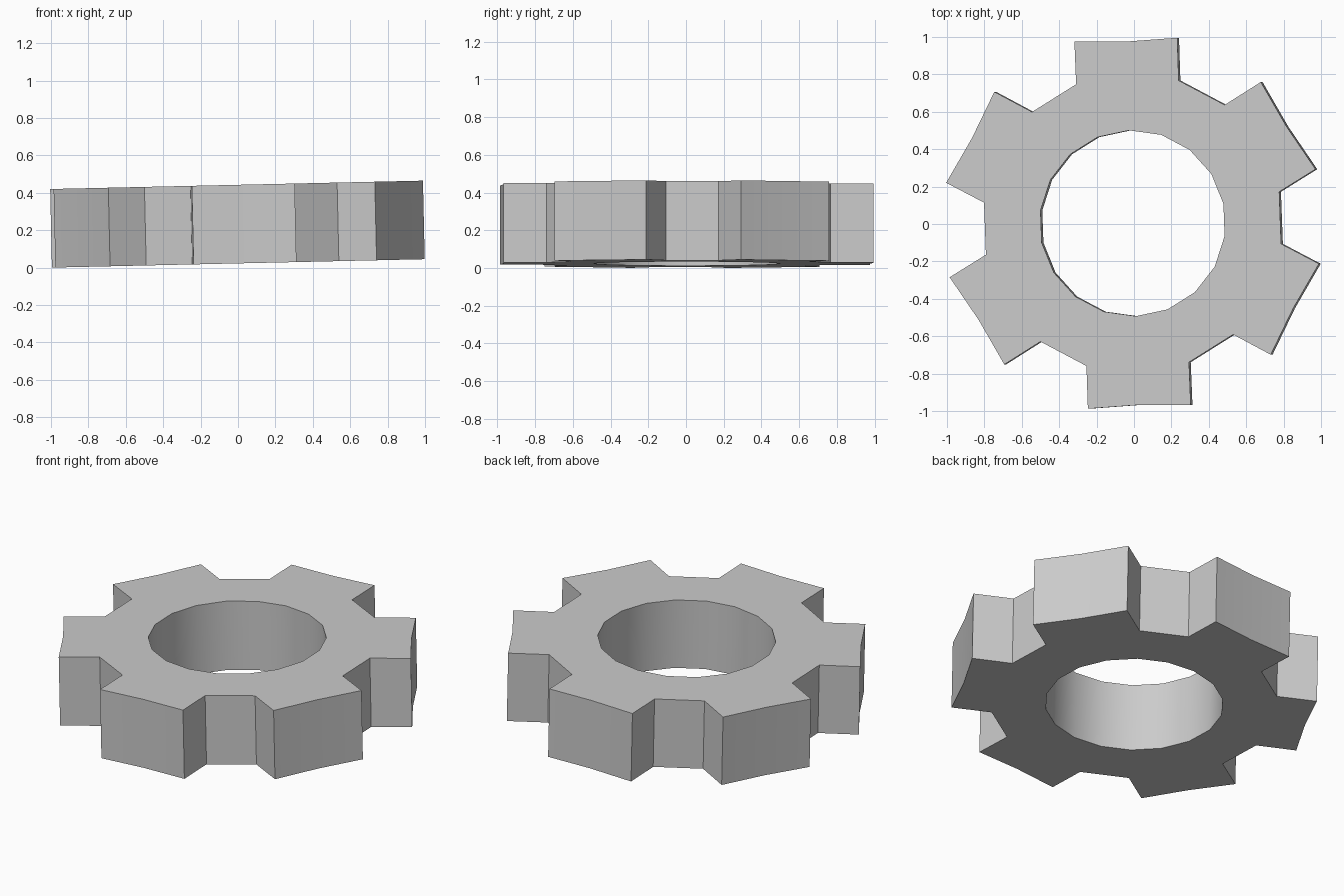
import bpy
import bmesh
import math
from mathutils import Matrix

cube = bpy.data.objects.get("Cube")
if cube:
    bpy.data.objects.remove(cube, do_unlink=True)

TEETH = 6
PHASE = math.radians(92.1)       # direction of the first tooth
HOLE_R, ROOT_R, TIP_R, CROWN_R = 0.497, 0.802, 1.02, 0.972
ROOT_A, TIP_A = 20.0, 15.65      # half angles of a tooth, in degrees
THICKNESS = 0.42
TILT = math.radians(-1.29)

# Plain grey material
grey = bpy.data.materials.new("plain grey")
grey.use_nodes = True
grey.diffuse_color = (0.6, 0.6, 0.6, 1)
grey.node_tree.nodes["Principled BSDF"].inputs["Base Color"].default_value = (0.6, 0.6, 0.6, 1)

bm = bmesh.new()


def point(tooth, degrees, radius):
    a = PHASE + tooth * math.tau / TEETH + math.radians(degrees)
    return bm.verts.new((radius * math.cos(a), radius * math.sin(a), -THICKNESS / 2))


# Flat gear outline: each tooth has two halves, each gap one quad
sectors = []
for t in range(TEETH):
    hole = [point(t, a, HOLE_R) for a in (-ROOT_A, 0, ROOT_A)]
    rim = [point(t, a, r) for a, r in ((-ROOT_A, ROOT_R), (-TIP_A, TIP_R), (0, CROWN_R),
                                       (TIP_A, TIP_R), (ROOT_A, ROOT_R))]
    sectors.append((hole, rim))
for t, (hole, rim) in enumerate(sectors):
    next_hole, next_rim = sectors[(t + 1) % TEETH]
    bm.faces.new((hole[0], rim[0], rim[1], rim[2], hole[1]))
    bm.faces.new((hole[1], rim[2], rim[3], rim[4], hole[2]))
    bm.faces.new((hole[2], rim[4], next_rim[0], next_hole[0]))

# Thicken the outline into a solid ring
extruded = bmesh.ops.extrude_face_region(bm, geom=bm.faces[:], use_keep_orig=True)
top = [v for v in extruded["geom"] if isinstance(v, bmesh.types.BMVert)]
bmesh.ops.translate(bm, verts=top, vec=(0, 0, THICKNESS))
bmesh.ops.recalc_face_normals(bm, faces=bm.faces[:])

# Slight lean, then rest on the ground
bm.transform(Matrix.Rotation(TILT, 4, 'Y'))
lowest = min(v.co.z for v in bm.verts)
bm.transform(Matrix.Translation((-0.003, 0.004, -lowest)))

mesh = bpy.data.meshes.new("gear_ring")
bm.to_mesh(mesh)
bm.free()
mesh.materials.append(grey)
gear = bpy.data.objects.new("gear_ring", mesh)
bpy.context.collection.objects.link(gear)

# Smooth bore and crowns, sharp corners
bpy.context.view_layer.objects.active = gear
gear.select_set(True)
bpy.ops.object.shade_smooth_by_angle(angle=math.radians(30))
